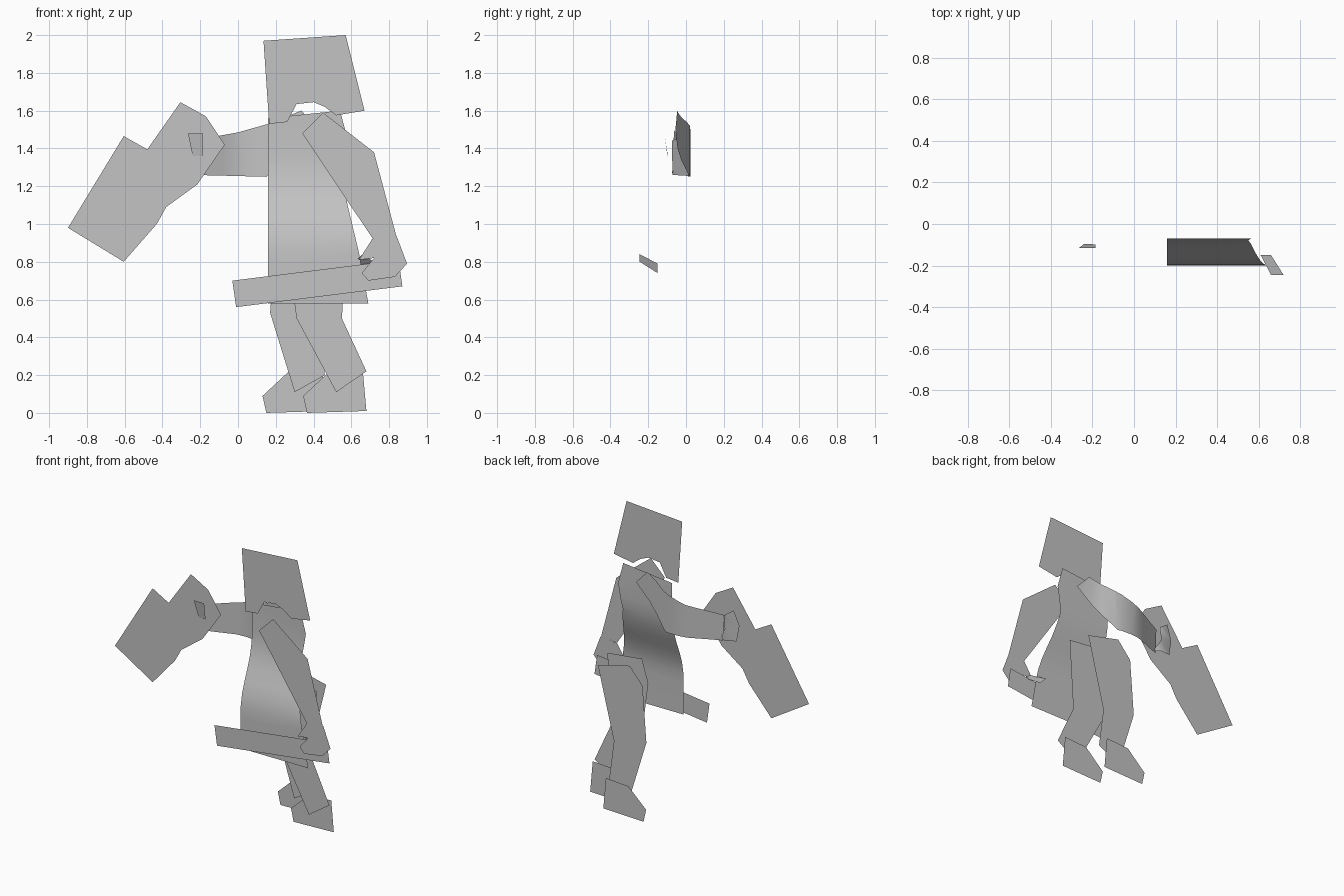
import bpy, bmesh
from mathutils import Vector

cube = bpy.data.objects.get("Cube")
if cube:
    bpy.data.objects.remove(cube, do_unlink=True)

# One plain material for the whole cut-out figure
grey = bpy.data.materials.new("plain_grey")
grey.use_nodes = True
colour = (0.55, 0.55, 0.55, 1)
grey.diffuse_color = colour
grey.node_tree.nodes["Principled BSDF"].inputs["Base Color"].default_value = colour


def finish(name, bm, smooth=False):
    mesh = bpy.data.meshes.new(name)
    bm.to_mesh(mesh)
    bm.free()
    mesh.materials.append(grey)
    for face in mesh.polygons:
        face.use_smooth = smooth
    obj = bpy.data.objects.new(name, mesh)
    bpy.context.collection.objects.link(obj)
    return obj


def bend_depth(keys, t):
    """Depth at t, eased between the (position, depth) keys."""
    if t <= keys[0][0]:
        return keys[0][1]
    for (a, ya), (b, yb) in zip(keys, keys[1:]):
        if t <= b:
            return ya + (yb - ya) * (t - a) / (b - a)
    return keys[-1][1]


def panel(name, outline, depth=0.0, axis=None, keys=None):
    """Flat sheet from an x-z outline, optionally bent along one axis."""
    bm = bmesh.new()
    bm.faces.new([bm.verts.new((x, depth, z)) for x, z in outline])
    bm.normal_update()
    for face in bm.faces:
        if face.normal.y > 0:
            face.normal_flip()
    bmesh.ops.triangulate(bm, faces=bm.faces[:])
    if keys:
        normal = Vector((0, 0, 0))
        normal[axis] = 1
        for position, _ in keys:
            bmesh.ops.bisect_plane(bm, geom=bm.verts[:] + bm.edges[:] + bm.faces[:],
                                   plane_co=normal * position, plane_no=normal, dist=1e-5)
        for v in bm.verts:
            v.co.y = bend_depth(keys, v.co[axis])
    return finish(name, bm, smooth=bool(keys))


def plate(name, corners):
    bm = bmesh.new()
    bm.faces.new([bm.verts.new(c) for c in corners])
    return finish(name, bm)


# Head with a notch at the neck
panel("head", [(.135, 1.97), (.57, 2.0), (.67, 1.6), (.52, 1.575), (.46, 1.62), (.40, 1.645),
               (.31, 1.635), (.26, 1.54), (.165, 1.53)], -.15)

# Robe, curving forward below the chest
panel("torso", [(.16, .58), (.69, .58), (.64, .85), (.58, 1.1), (.55, 1.27), (.58, 1.45),
                (.54, 1.6), (.16, 1.56)], axis=2,
      keys=[(.8, -.2), (.88, -.198), (.96, -.183), (1.04, -.155), (1.12, -.122),
            (1.2, -.094), (1.28, -.077), (1.36, -.07)])

# Legs and feet
panel("right_leg", [(.55, .98), (.30, 1.04), (.20, .925), (.17, .53), (.30, .11), (.46, .2),
                    (.424, .475)], .2)
panel("left_leg", [(.58, 1.0), (.31, 1.03), (.26, .87), (.31, .5), (.52, .11), (.68, .22),
                   (.55, .5)], .05)
foot = [(.13, .09), (.15, 0), (.465, .01), (.445, .23), (.27, .22)]
panel("right_foot", foot, .26)
panel("left_foot", [(x + .215, z) for x, z in foot], .1)

# Left arm, hand, thumb and the long weapon held at the hip
panel("left_arm", [(.34, 1.48), (.45, 1.59), (.72, 1.38), (.84, .93), (.715, .92)], -.25)
panel("left_hand", [(.71, .92), (.84, .935), (.895, .79), (.83, .72), (.69, .7), (.655, .74),
                    (.72, .82), (.64, .81)], -.245)
plate("left_thumb", [(.61, -.15, .79), (.66, -.15, .74), (.72, -.245, .8), (.66, -.245, .84)])
panel("hip_weapon", [(-.03, .7), (.85, .81), (.87, .67), (-.01, .56)], -.22)

# Right arm sweeping back behind the body, then forward to the hand
panel("right_arm", [(.43, 1.5), (.335, 1.6), (.16, 1.53), (0, 1.485), (-.25, 1.44), (-.24, 1.26),
                    (.15, 1.25)], axis=0,
      keys=[(-.25, -.075), (-.17, -.045), (-.08, -.008), (-.02, .016), (.04, .023), (.12, .021),
            (.17, .01), (.25, -.025), (.32, -.045), (.43, -.056)])
panel("right_hand", [(-.33, 1.5), (-.37, 1.4), (-.35, 1.285), (-.22, 1.27), (-.27, 1.36),
                     (-.26, 1.45)], axis=0,
      keys=[(-.37, -.07), (-.27, -.048), (-.22, -.075)])
plate("right_thumb", [(-.265, -.115, 1.48), (-.185, -.115, 1.48), (-.185, -.098, 1.36),
                      (-.24, -.096, 1.36)])

# Broad axe-like weapon in the right hand
panel("right_weapon", [(-.9, .98), (-.605, 1.465), (-.48, 1.395), (-.305, 1.645), (-.17, 1.57),
                       (-.07, 1.42), (-.215, 1.21), (-.38, 1.09), (-.43, 1.0), (-.605, .8)], -.09)
